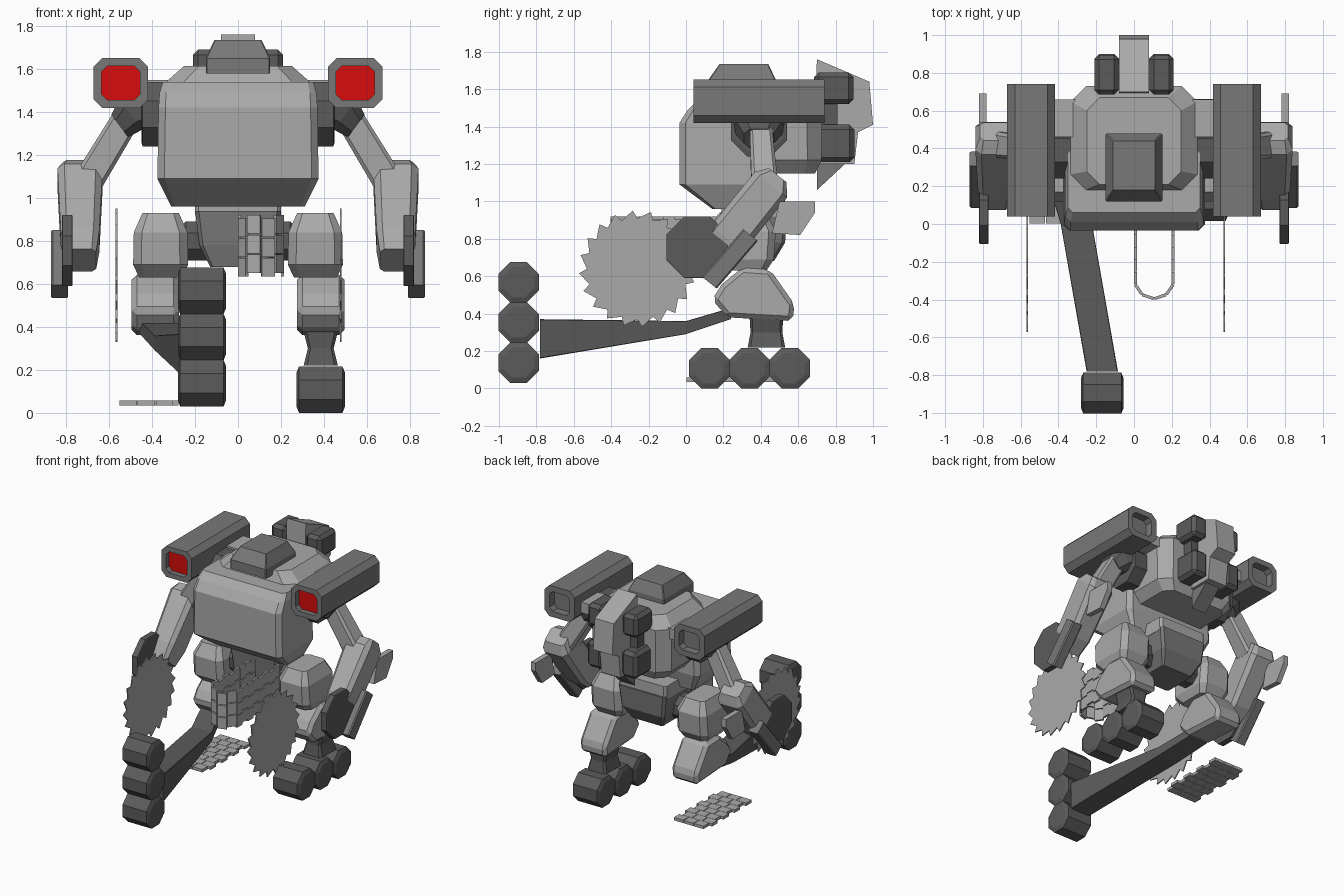
import bpy, bmesh, math
from mathutils import Vector, Matrix

if "Cube" in bpy.data.objects:
    bpy.data.objects.remove(bpy.data.objects["Cube"], do_unlink=True)


def material(name, rgb):
    m = bpy.data.materials.new(name)
    m.use_nodes = True
    m.diffuse_color = (*rgb, 1)
    m.node_tree.nodes["Principled BSDF"].inputs["Base Color"].default_value = (*rgb, 1)
    return m


LIGHT = material("light grey armour", (0.40, 0.40, 0.40))
MID = material("medium grey metal", (0.19, 0.19, 0.19))
DARK = material("dark grey metal", (0.105, 0.105, 0.105))
RED = material("red lens", (0.68, 0.004, 0.004))

X, Y, Z = (1, 0, 0), (0, 1, 0), (0, 0, 1)
ROUND = 0.586  # chamfer that makes a regular octagon


def finish(name, bm, mats, mirror=False, bevel=0):
    bmesh.ops.recalc_face_normals(bm, faces=bm.faces)
    me = bpy.data.meshes.new(name)
    bm.to_mesh(me)
    bm.free()
    for m in mats:
        me.materials.append(m)
    ob = bpy.data.objects.new(name, me)
    bpy.context.collection.objects.link(ob)
    if bevel:
        b = ob.modifiers.new("Bevel", "BEVEL")
        b.width, b.segments = bevel, 1
    if mirror:
        ob.modifiers.new("Mirror", "MIRROR")
    return ob


def loft(name, mat, rings, u=X, v=Y, ch=0.3, mirror=False, start=None):
    """Skin chamfered rectangles given as (x, y, z, half u, half v)."""
    bm = bmesh.new()
    u, v = Vector(u).normalized(), Vector(v).normalized()
    loops = []
    for x, y, z, hu, hv in rings:
        c = ch * min(hu, hv)
        pts = [(hu, hv - c), (hu - c, hv), (c - hu, hv), (-hu, hv - c),
               (-hu, c - hv), (c - hu, -hv), (hu - c, -hv), (hu, c - hv)]
        loops.append([bm.verts.new(Vector((x, y, z)) + u * a + v * b) for a, b in pts])
    first = bm.faces.new(loops[0])
    bm.faces.new(loops[-1])
    for a, b in zip(loops, loops[1:]):
        for i in range(8):
            j = (i + 1) % 8
            bm.faces.new((a[i], a[j], b[j], b[i]))
    if start:
        first.material_index = 1
    return finish(name, bm, [mat, start] if start else [mat], mirror)


def prism(name, mat, profile, x0, x1, mirror=False, bevel=0):
    """Extrude a (y, z) outline along x."""
    bm = bmesh.new()
    face = bm.faces.new([bm.verts.new((x0, y, z)) for y, z in profile])
    new = bmesh.ops.extrude_face_region(bm, geom=[face])["geom"]
    bmesh.ops.translate(bm, vec=(x1 - x0, 0, 0),
                        verts=[g for g in new if isinstance(g, bmesh.types.BMVert)])
    return finish(name, bm, [mat], mirror, bevel)


def boxes(name, mat, items, mirror=False, bevel=0):
    """Join boxes given as (centre, size, turn about z)."""
    bm = bmesh.new()
    for c, s, a in items:
        bmesh.ops.create_cube(bm, size=1, matrix=Matrix.Translation(c)
                              @ Matrix.Rotation(a, 4, "Z") @ Matrix.Diagonal((*s, 1)))
    return finish(name, bm, [mat], mirror, bevel)


def drum(name, mat, x, y, z, half, r, lip=0.75, mirror=False):
    """Octagonal cylinder along x with a chamfered rim."""
    k = half * 0.9
    rings = [(x - half, y, z, r * lip, r * lip), (x - k, y, z, r, r),
             (x + k, y, z, r, r), (x + half, y, z, r * lip, r * lip)]
    return loft(name, mat, rings, Y, Z, ROUND, mirror)


# Torso
loft("chest", LIGHT, [(0, .25, .96, .31, .11), (0, .18, 1.09, .375, .215),
                      (0, .18, 1.42, .37, .215), (0, .21, 1.49, .365, .20),
                      (0, .23, 1.54, .35, .17)], ch=.15)
loft("upper_back", LIGHT, [(0, .5, 1.15, .27, .19), (0, .47, 1.22, .33, .255),
                           (0, .455, 1.54, .335, .275), (0, .44, 1.615, .25, .23)])
loft("roof_hatch", MID, [(0, .30, 1.58, .15, .18), (0, .30, 1.65, .15, .18),
                         (0, .31, 1.735, .11, .13)], ch=.04)
loft("waist", LIGHT, [(0, .36, .92, .20, .17), (0, .36, 1.02, .20, .17)], ch=.1)
loft("pelvis", MID, [(0, .34, .68, .13, .13), (0, .36, .78, .18, .17),
                     (0, .36, .94, .20, .18)], ch=.1)
drum("hip_axle", DARK, 0, .32, .80, .27, .09)

# Backpack and head unit at the rear
prism("rear_head", LIGHT, [(.68, 1.20), (.70, 1.76), (.98, 1.64), (1.0, 1.41),
                           (.92, 1.37), (.90, 1.20)], -.08, .08)
prism("rear_fin", MID, [(.70, 1.21), (.85, 1.20), (.70, 1.06)], -.06, .06)
boxes("rear_canisters", DARK, [((.145, .79, 1.605), (.13, .21, .17), 0),
                               ((.145, .80, 1.31), (.13, .20, .20), 0)], True, .025)
boxes("canister_link", DARK, [((.13, .77, 1.46), (.06, .08, .16), 0)], True)

# Shoulder pods with recessed ends
loft("shoulder_pod", MID, [(.545, .08, 1.535, .09, .08), (.545, .04, 1.535, .09, .08),
                           (.545, .04, 1.535, .127, .117), (.545, .74, 1.535, .127, .117),
                           (.545, .74, 1.535, .085, .075), (.545, .68, 1.535, .085, .075)],
     X, Z, .35, True, RED)
boxes("pod_bracket", LIGHT, [((.38, .56, 1.51), (.14, .20, .08), 0)], True)

# Arms
drum("shoulder_joint", DARK, .39, .39, 1.39, .06, .15, .85, True)
loft("shoulder_cap", DARK, [(.43, .39, 1.43, .10, .14), (.50, .39, 1.39, .09, .12),
                            (.55, .39, 1.335, .065, .08)], (.6, 0, .8), Y, .5, True)
loft("upper_arm", LIGHT, [(.52, .40, 1.37, .065, .06), (.69, .42, 1.09, .07, .07)],
     (.86, 0, .52), Y, .25, True)
perp = (0, .78, -.62)
loft("forearm", LIGHT, [(.735, .49, 1.14, .08, .06), (.735, .455, 1.09, .105, .11),
                        (.735, .22, .80, .09, .11), (.73, .14, .71, .07, .085)],
     X, perp, .3, True)
prism("elbow_guard", LIGHT, [(.50, 1.0), (.69, 1.0), (.69, .94), (.61, .82), (.46, .83)],
      .78, .82, True)
drum("wrist_disc", DARK, .795, .06, .755, .025, .165, .97, True)
loft("forearm_bar", MID, [(.83, .125, .565, .04, .05), (.83, .345, .82, .04, .05)],
     X, perp, .2, True)

# Saw blades
TEETH = 20
for side, x in (("left", .478), ("right", -.565)):
    outline = []
    for i in range(TEETH):
        for r, t in ((.27, 0), (.312, .25)):
            a = (i + t) * math.tau / TEETH
            outline.append((-.26 + r * math.cos(a), .64 + r * math.sin(a)))
    prism(side + "_saw_blade", LIGHT, outline, x - .004, x + .004)

# Legs
loft("thigh", LIGHT, [(.36, .31, .63, .10, .12), (.36, .30, .69, .128, .17),
                      (.36, .30, .84, .125, .18), (.36, .30, .93, .085, .13)],
     mirror=True)
prism("shin", LIGHT, [(.14, .475), (.22, .38), (.57, .36), (.58, .45), (.45, .635),
                      (.30, .645), (.19, .555)], .275, .495, True, .025)
loft("left_ankle", DARK, [(.385, .43, .22, .08, .10), (.385, .43, .30, .06, .085),
                          (.385, .43, .38, .08, .09)], ch=.2)
loft("right_lower_leg", DARK, [(-.168, -.78, .265, .083, .105), (-.305, 0, .325, .083, .035),
                               (-.38, .24, .40, .08, .03)], X, Z, .05)

# Foot wheels, in a row on the left and in a stack on the right
for i in range(3):
    drum(f"left_wheel_{i + 1}", DARK, .385, .125 + .215 * i, .108, .112, .108)
    drum(f"right_wheel_{i + 1}", DARK, -.168, -.895, .138 + .215 * i, .112, .108)

# Hanging tread bent into a U
links = []
ARM, R, N = .49, .10, 20
total = 2 * ARM + math.pi * R
for i in range(N):
    s = (i + .5) * total / N
    if s < ARM:
        x, y, a = .107 - R, .20 - s, math.pi / 2
    elif s < total - ARM:
        t = (s - ARM) / R
        x, y, a = .107 - R * math.cos(t), .20 - ARM - R * math.sin(t), t + math.pi / 2
    else:
        x, y, a = .107 + R, .20 - (total - s), math.pi / 2
    for row in range(3):
        z = .685 + .092 * row + (.008 if i % 2 else -.008)
        links.append(((x, y, z), (.064, .016, .086), a))
boxes("hanging_tread", LIGHT, links)

# Loose tread lying flat
plates = []
for row in range(8):
    for col in range(3):
        x = -.415 + .085 * (col - 1) + (.012 if row % 2 else -.012)
        plates.append(((x, .035 + .068 * row, .046), (.08, .066, .022), 0))
boxes("loose_tread", LIGHT, plates)
